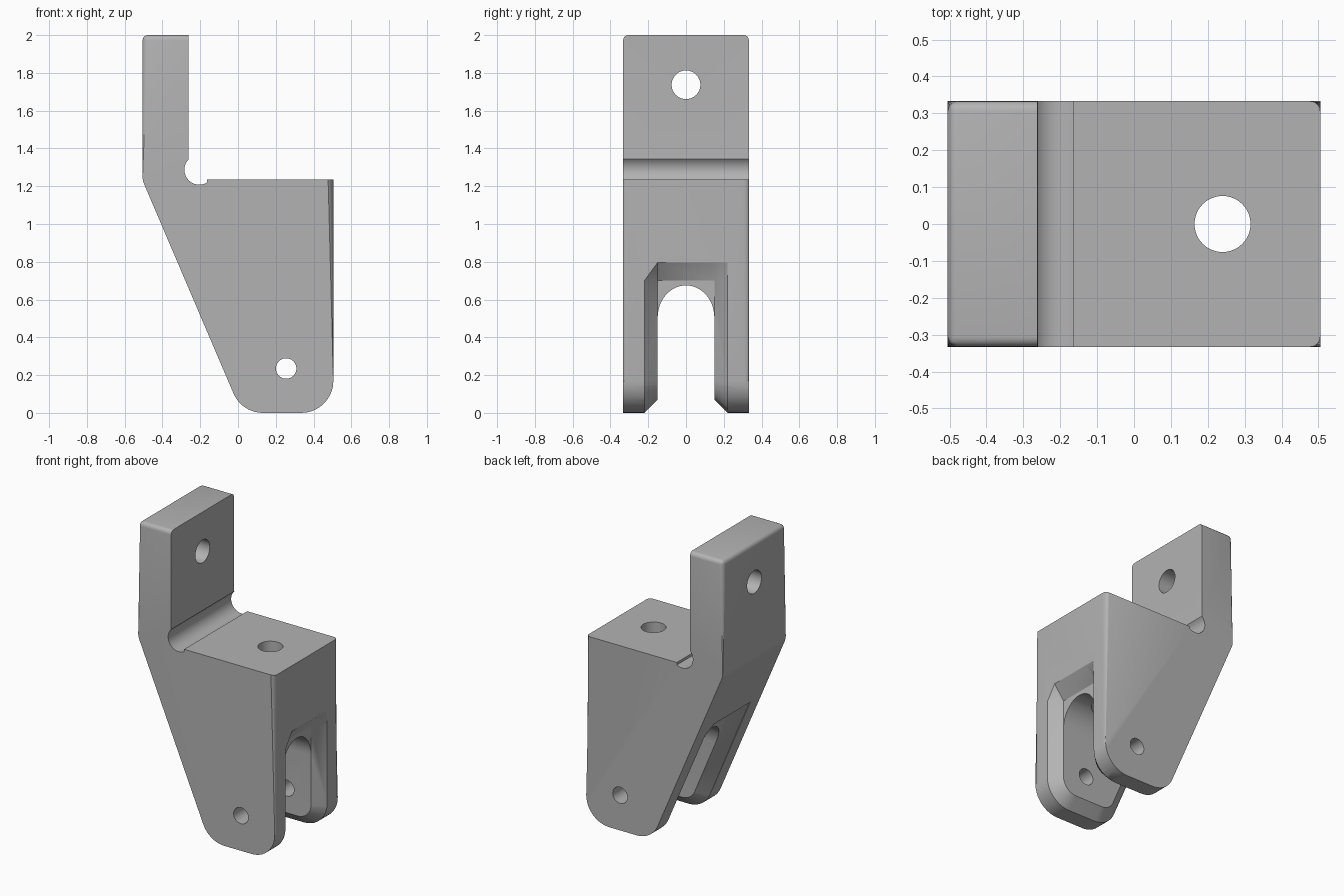
import bpy, bmesh, math
from mathutils import Vector, Matrix

cube = bpy.data.objects.get("Cube")
if cube:
    bpy.data.objects.remove(cube, do_unlink=True)

HALF_X, HALF_Y = 0.505, 0.333
SLOPE = 0.42            # run of the slanted back edge per unit of height
SHELF, POST_X = 1.235, -0.262


def make_object(name, bm):
    bmesh.ops.recalc_face_normals(bm, faces=bm.faces)
    mesh = bpy.data.meshes.new(name)
    bm.to_mesh(mesh)
    bm.free()
    obj = bpy.data.objects.new(name, mesh)
    bpy.context.collection.objects.link(obj)
    return obj


def round_corners(points, steps=10):
    """Replace each (x, z, radius) corner by an arc."""
    out = []
    for i, (x, z, r) in enumerate(points):
        p = Vector((x, z))
        if r == 0:
            out.append(p)
            continue
        a = (Vector(points[i - 1][:2]) - p).normalized()
        b = (Vector(points[(i + 1) % len(points)][:2]) - p).normalized()
        half = a.angle(b) / 2
        centre = p + (a + b).normalized() * r / math.sin(half)
        start = p + a * r / math.tan(half) - centre
        end = p + b * r / math.tan(half) - centre
        sweep = start.angle_signed(end)
        for k in range(steps + 1):
            t = -sweep * k / steps
            out.append(centre + Matrix.Rotation(t, 2) @ start)
    return out


def loft(sections):
    """Solid through matching (coords) rings, capped at both ends."""
    bm = bmesh.new()
    rings = [[bm.verts.new(c) for c in ring] for ring in sections]
    n = len(rings[0])
    for lo, hi in zip(rings, rings[1:]):
        for i in range(n):
            j = (i + 1) % n
            bm.faces.new((lo[i], lo[j], hi[j], hi[i]))
    bm.faces.new(rings[0])
    bm.faces.new(rings[-1])
    return bm


def at_y(profile, y):
    return [(p[0], y, p[1]) for p in profile]


def cylinder(name, radius, length, centre, axis):
    bm = bmesh.new()
    turn = Vector((0, 0, 1)).rotation_difference(Vector(axis)).to_matrix().to_4x4()
    bmesh.ops.create_cone(bm, cap_ends=True, segments=48, radius1=radius,
                          radius2=radius, depth=length,
                          matrix=Matrix.Translation(centre) @ turn)
    return make_object(name, bm)


def cut(target, cutter):
    cutter.hide_render = True
    mod = target.modifiers.new("cut", 'BOOLEAN')
    mod.operation, mod.solver, mod.object = 'DIFFERENCE', 'EXACT', cutter
    graph = bpy.context.evaluated_depsgraph_get()
    mesh = bpy.data.meshes.new_from_object(target.evaluated_get(graph))
    target.modifiers.clear()
    target.data = mesh
    bpy.data.objects.remove(cutter, do_unlink=True)


# Side profile: post, slanted back, rounded foot, shelf and relief groove
outline = round_corners([
    (-HALF_X, 2, 0), (-HALF_X, 1.23, 0.1), (0.02, 0, 0.17),
    (HALF_X, 0, 0.17), (HALF_X, SHELF, 0), (-0.165, SHELF, 0.0)])
groove = Vector((-0.205, 1.287))
for k in range(17):
    t = math.radians(-60 - 165 * k / 16)
    outline.append(groove + 0.079 * Vector((math.cos(t), math.sin(t))))
outline += [Vector((POST_X, 1.36)), Vector((POST_X, 2))]
bm = loft([at_y(outline, -HALF_Y), at_y(outline, HALF_Y)])

# Round the outer rim, leaving shelf, groove and post face sharp
rim = []
for e in bm.edges:
    a, b = (v.co for v in e.verts)
    along_side = abs(a.y - b.y) < 1e-4
    mid = (a + b) / 2
    inner = mid.z > SHELF - 0.05 and POST_X - 0.03 < mid.x < HALF_X - 0.01
    top_back = not along_side and mid.z > 1.99 and mid.x < -0.5
    if top_back or (along_side and not inner):
        rim.append(e)
bmesh.ops.bevel(bm, geom=rim, offset=0.028, segments=5, profile=0.5, affect='EDGES')
bracket = make_object("clevis_bracket", bm)


# Chamfered mouth of the fork: a slab minus a core that narrows inward
def core_outline(inset):
    def back(z, o):
        return 0.02 - SLOPE * z + 1.085 * o
    out, r = -0.01, 0.17 - inset
    return round_corners([
        (back(0.9, out), 0.9, 0), (back(0.81, out), 0.81, 0),
        (back(0.7, inset), 0.7, 0), (back(inset, inset), inset, r),
        (HALF_X - inset, inset, r), (HALF_X - inset, 0.7, 0),
        (HALF_X - out, 0.81, 0), (HALF_X - out, 0.9, 0)])


bm = bmesh.new()
bmesh.ops.create_cube(bm, size=1, matrix=Matrix.Translation((0, 0, 0.3))
                      @ Matrix.Diagonal((2, 0.44, 1, 1)))
mouth = make_object("mouth_cutter", bm)
core = make_object("mouth_core", loft([
    at_y(core_outline(i), y)
    for y, i in ((-0.23, -0.01), (-0.15, 0.07), (0.15, 0.07), (0.23, -0.01))]))
cut(mouth, core)
cut(bracket, mouth)

# Arched slot through the fork
arch = [(-0.15, -0.2)]
for k in range(25):
    t = math.pi * (1 - k / 24)
    arch.append((0.15 * math.cos(t), 0.505 + 0.17 * math.sin(t)))
arch.append((0.15, -0.2))
slot = make_object("slot_cutter", loft([[(x, y, z) for y, z in arch] for x in (-1, 1)]))
cut(bracket, slot)

# Pin hole, post hole and shelf hole
cut(bracket, cylinder("pin_hole", 0.054, 1, (0.255, 0, 0.235), (0, 1, 0)))
cut(bracket, cylinder("post_hole", 0.076, 0.6, (-0.4, 0, 1.737), (1, 0, 0)))
cut(bracket, cylinder("shelf_hole", 0.076, 0.9, (0.24, 0, 0.95), (0, 0, 1)))

# Plain grey metal
grey = bpy.data.materials.new("plain_grey")
grey.use_nodes = True
grey.diffuse_color = (0.45, 0.45, 0.45, 1)
grey.node_tree.nodes["Principled BSDF"].inputs["Base Color"].default_value = grey.diffuse_color
bracket.data.materials.clear()
bracket.data.materials.append(grey)
for face in bracket.data.polygons:
    face.material_index = 0

bpy.ops.object.select_all(action='DESELECT')
bracket.select_set(True)
bpy.context.view_layer.objects.active = bracket
bpy.ops.object.shade_smooth_by_angle(angle=math.radians(30))
